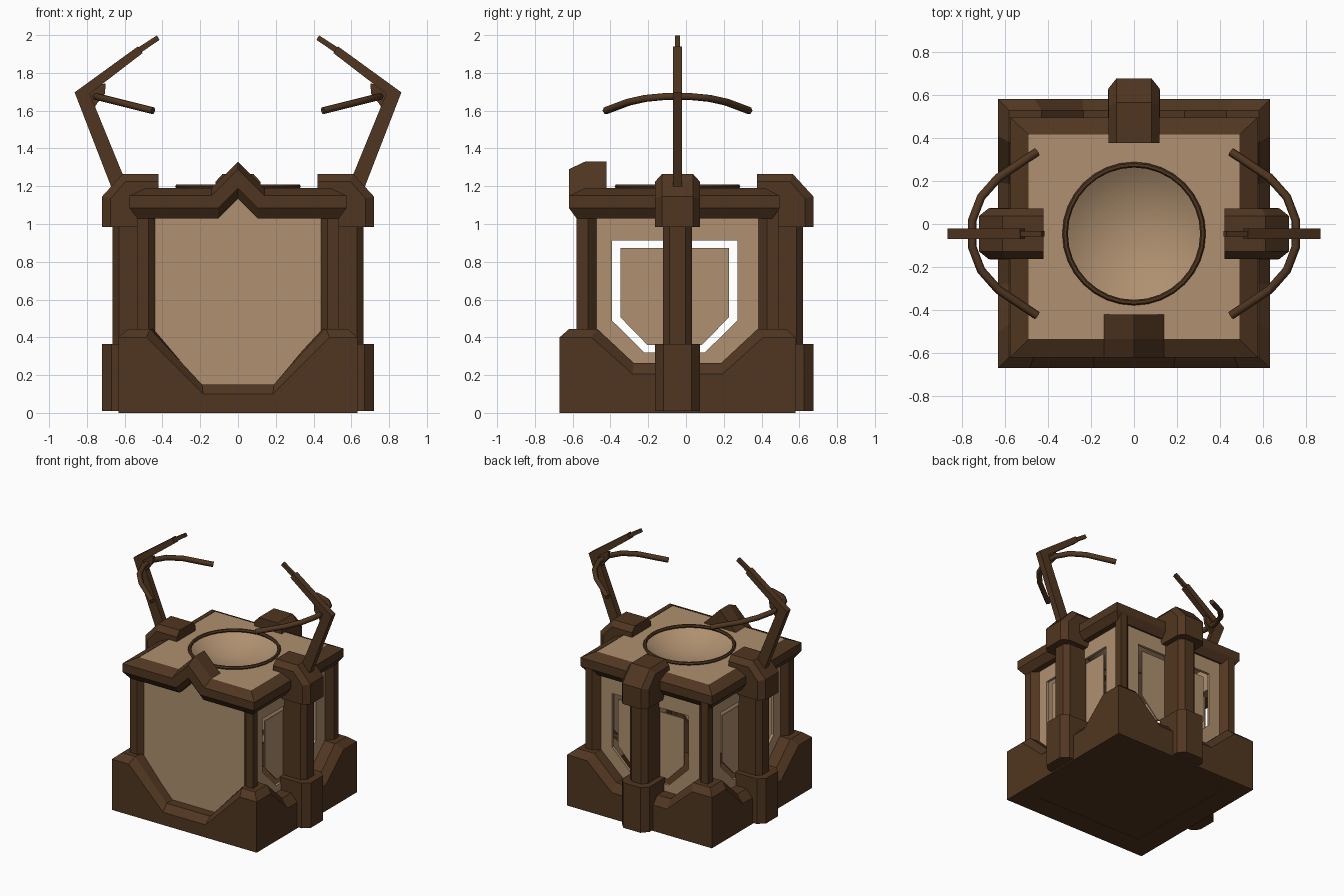
import bpy, bmesh, math

if "Cube" in bpy.data.objects:
    bpy.data.objects.remove(bpy.data.objects["Cube"])

CY = -0.045            # centre of the building in y


def material(name, rgb):
    m = bpy.data.materials.new(name)
    m.diffuse_color = (*rgb, 1)
    m.use_nodes = True
    m.node_tree.nodes["Principled BSDF"].inputs["Base Color"].default_value = m.diffuse_color
    return m


WOOD = material("dark_wood", (0.081, 0.037, 0.015))
TAN = material("tan_panel", (0.43, 0.28, 0.162))


def place(name, data, mat, rot):
    ob = bpy.data.objects.new(name, data)
    data.materials.append(mat)
    ob.location = (0, CY, 0)
    ob.rotation_euler = (0, 0, rot)
    bpy.context.collection.objects.link(ob)
    return ob


def loft(name, rings, mat, rot=0, cyclic=False, caps=True):
    """Skin closed rings of equal length; cyclic joins last ring to first."""
    bm = bmesh.new()
    vs = [[bm.verts.new(p) for p in r] for r in rings]
    pairs = list(zip(vs, vs[1:])) + ([(vs[-1], vs[0])] if cyclic else [])
    n = len(rings[0])
    for a, b in pairs:
        for i in range(n):
            j = (i + 1) % n
            bm.faces.new((a[i], a[j], b[j], b[i]))
    if caps and not cyclic:
        bm.faces.new(vs[0])
        bm.faces.new(vs[-1])
    bmesh.ops.recalc_face_normals(bm, faces=bm.faces)
    me = bpy.data.meshes.new(name)
    bm.to_mesh(me)
    bm.free()
    return place(name, me, mat, rot)


def turn(d, u, k):
    """Point at distance d outward and u sideways, on side k (quarter turns)."""
    for _ in range(k % 4):
        d, u = -u, d
    return d, u


def squash_back(x, y, z):
    """The roof overhangs a little less at the back."""
    return x, (y * .94 if y > 0 else y), z


# base skirt: raised corners, sloping down to a low sill on each side
rings = []
for k in range(4):
    if k == 3:   # front
        uo, ui, zo, zi = (.485, .185), (.465, .19), .10, .15
    else:
        uo, ui, zo, zi = (.46, .24), (.43, .235), .205, .265
    ud = (min(ui[0], .44), ui[1])
    prof = [(.632, uo, 0, 0), (.632, uo, .40, zo), (.58, ui, .445, zi),
            (.46, ud, .445, zi), (.46, ud, 0, 0)]
    for s, i in ((-1, None), (-1, 0), (-1, 1), (1, 1), (1, 0)):
        ring = []
        for d, u, hi, lo in prof:
            w = d if i is None else u[i]
            x, y = turn(d, s * w, k)
            ring.append((x, y * .988, lo if i == 1 else hi))
        rings.append(ring)
loft("base_skirt", rings, WOOD, cyclic=True)
loft("base_floor", [[(x * .47, y * .47, z) for x, y in ((1, 1), (-1, 1), (-1, -1), (1, -1))]
                    for z in (.002, .08)], WOOD)

# corner posts
POST = [(.535, .535), (.535, .475), (.49, .43), (.46, .43), (.43, .46), (.43, .49), (.475, .535)]
for k in range(4):
    loft("corner_post", [[(x, y, z) for x, y in POST] for z in (.2, 1.1)], WOOD, k * math.pi / 2)

# front wall with a small gable
WALL = [(-.5, .1), (.5, .1), (.5, 1.1), (.1, 1.07), (0, 1.17), (-.1, 1.07), (-.5, 1.1)]
loft("front_wall", [[(d, u, z) for u, z in WALL] for d in (.47, .5)], TAN, -math.pi / 2)


# side and back walls: frame with an open slot round an inner panel
def poly(w, top, mid, wb, bot, c=0):
    return [(c - w, top), (c + w, top), (c + w, mid), (c + wb, bot), (c - wb, bot), (c - w, mid)]


def chamfered(name, outer, inset, wide, narrow, rot):
    loft(name, [[(x, y, z) for x, z in p] for y, p in
                ((-wide, inset), (-narrow, outer), (narrow, outer), (wide, inset))], WOOD, rot)


for k, c in ((0, -.015), (1, 0), (2, .015)):
    rot = k * math.pi / 2
    edge = poly(.5, 1.1, .3, .3, .1)
    hole = poly(.333, .912, .49, .16, .32, c)
    loft("window_wall", [[(d, u, z) for u, z in p] for d, p in
                         ((.49, edge), (.49, hole), (.47, hole), (.47, edge))], TAN, rot, cyclic=True)
    pane = poly(.288, .874, .507, .145, .36, c)
    loft("window_panel", [[(d, u, z) for u, z in pane] for d in (.47, .48)], TAN, rot)
    # buttress: foot, shaft and cap
    chamfered("buttress_foot", [(.48, .365), (.72, .365), (.72, .01), (.48, .01)],
              [(.48, .365), (.67, .365), (.67, .01), (.48, .01)], .12, .075, rot)
    chamfered("buttress_shaft", [(.48, 1.05), (.665, 1.05), (.665, .2), (.48, .2)],
              [(.48, 1.05), (.63, 1.05), (.63, .2), (.48, .2)], .077, .042, rot)
    chamfered("buttress_cap",
              [(.42, 1.265), (.61, 1.265), (.72, 1.145), (.72, .985), (.5, .985), (.42, 1.15)],
              [(.42, 1.225), (.595, 1.225), (.675, 1.135), (.675, .985), (.5, .985), (.42, 1.15)],
              .118, .082, rot)

# roof rim, lifted into a chevron at the middle of the front
RIM = [(.535, 1.03, .105), (.575, 1.085, .105), (.575, 1.15, .14), (.49, 1.19, .14), (.475, 1.03, .105)]
rings = []
for k in range(4):
    rings.append([squash_back(*turn(d, -d, k), z) for d, z, w in RIM])
    if k == 3:
        for s in (-1, 0, 1):
            rings.append([(*turn(d, s * w, k), z + (w if s == 0 else 0)) for d, z, w in RIM])
loft("roof_rim", rings, WOOD, cyclic=True)
loft("chevron_ridge", [[(-.14, y, 1.188), (.14, y, 1.188), (0, y, 1.33)] for y in (-.49, -.375)], WOOD)

# roof top with a smooth shallow bowl sunk into it
N, R, DEPTH = 32, .315, .1
rings = []
angles = [2 * math.pi * i / N for i in range(N)]
sphere = (R * R + DEPTH * DEPTH) / (2 * DEPTH)
for j in range(1, 9):
    r = R * j / 8
    z = 1.188 - DEPTH + sphere - math.sqrt(sphere ** 2 - r * r)
    rings.append([(r * math.cos(a), r * math.sin(a), z) for a in angles])
square = []
for a in angles:
    f = .492 / max(abs(math.cos(a)), abs(math.sin(a)))
    square.append(squash_back(f * math.cos(a), f * math.sin(a), 1.188))
rings.append(square)
roof = loft("roof_bowl", rings, TAN, caps=False)
bm = bmesh.new()
bm.from_mesh(roof.data)
bmesh.ops.holes_fill(bm, edges=[e for e in bm.edges if e.is_boundary and e.verts[0].co.z < 1.15], sides=N)
bmesh.ops.recalc_face_normals(bm, faces=bm.faces)
if sum(f.normal.z for f in bm.faces) < 0:
    bmesh.ops.reverse_faces(bm, faces=bm.faces)
for f in bm.faces:
    f.smooth = f.calc_center_median().z < 1.187
bm.to_mesh(roof.data)
bm.free()

# ring round the bowl
rings = [[((.32 + .013 * math.cos(t)) * math.cos(a), (.32 + .013 * math.cos(t)) * math.sin(a),
           1.198 + .013 * math.sin(t)) for t in [i * math.pi / 3 for i in range(6)]] for a in angles]
loft("bowl_ring", rings, WOOD, cyclic=True)

# bent arms on both sides, each with a thin tip and a curved crossbar
ARM = [(.665, 1.18), (.865, 1.697), (.53, 1.94), (.505, 1.905), (.785, 1.69), (.605, 1.25), (.6, 1.18)]
TIP = [(.54, 1.927), (.43, 1.998), (.415, 1.975), (.525, 1.9)]
BRACKET = [(.8, 1.72), (.70, 1.745), (.705, 1.69), (.745, 1.64), (.77, 1.6)]
HALF_BOW = [(.45, .38), (.63, .26), (.71, .17), (.752, .06)]
for rot in (0, math.pi):
    for name, prof, w in (("arm", ARM, .024), ("arm_tip", TIP, .012), ("arm_bracket", BRACKET, .012)):
        loft(name, [[(x, y, z) for x, z in prof] for y in (-w, w)], WOOD, rot)
    path = HALF_BOW + [(x, -y) for x, y in reversed(HALF_BOW)]
    cu = bpy.data.curves.new("crossbar", 'CURVE')
    cu.dimensions = '3D'
    cu.bevel_depth, cu.bevel_resolution, cu.use_fill_caps = .02, 1, True
    sp = cu.splines.new('POLY')
    sp.points.add(len(path) - 1)
    for p, (x, y) in zip(sp.points, path):
        p.co = (x, y, 1.6 + (x - .45) * .25, 1)
    place("crossbar", cu, WOOD, rot)
